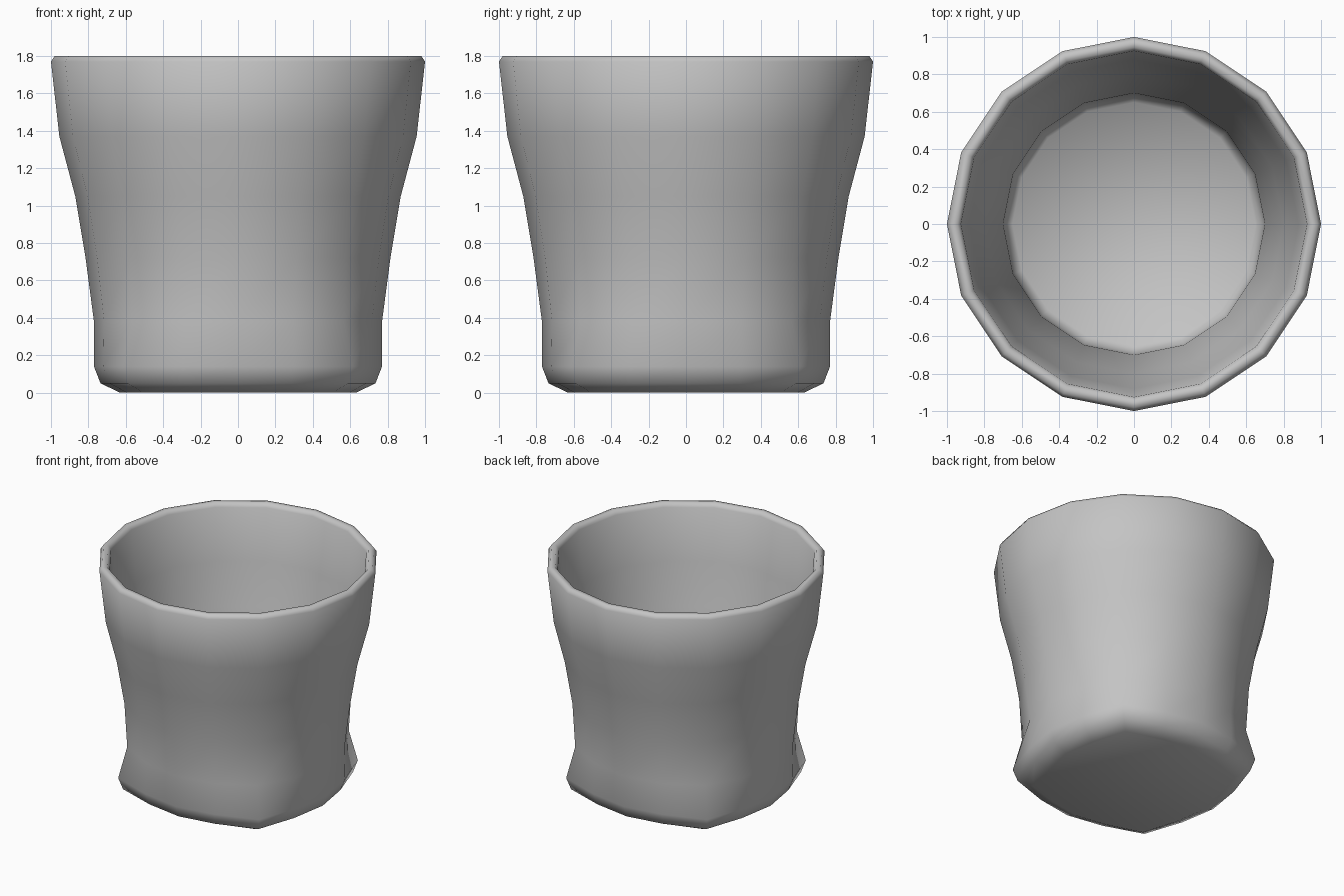
import bpy, bmesh, math

if "Cube" in bpy.data.objects:
    bpy.data.objects.remove(bpy.data.objects["Cube"])

SIDES = 16

# Wall profile: (height, radius on side middle, radius beside corner, radius on corner)
OUTER = [
    (0.00, 0.63, 0.64, 0.72),
    (0.05, 0.735, 0.745, 0.83),
    (0.14, 0.77, 0.78, 0.865),
    (0.38, 0.77, 0.775, 0.80),
    (0.72, 0.815, 0.815, 0.82),
    (1.05, 0.87, 0.87, 0.875),
    (1.37, 0.955, 0.955, 0.955),
    (1.77, 1.0, 1.0, 1.0),
    (1.80, 0.98, 0.98, 0.98),
]
# Round inside, from rim down to floor: (height, radius)
INNER = [(1.80, 0.945), (1.77, 0.925), (1.37, 0.88), (1.05, 0.80),
         (0.72, 0.745), (0.38, 0.70), (0.19, 0.69), (0.14, 0.65)]

rings = OUTER + [(z, r, r, r) for z, r in INNER]

mat = bpy.data.materials.new("light_grey")
mat.diffuse_color = (0.55, 0.55, 0.55, 1.0)
mat.use_nodes = True
mat.node_tree.nodes["Principled BSDF"].inputs["Base Color"].default_value = mat.diffuse_color

# Cup: square-cornered foot blending to a round rim, with hollow inside
bm = bmesh.new()
loops = []
for z, mid, beside, corner in rings:
    radii = (mid, beside, corner, beside)
    loops.append([bm.verts.new((radii[i % 4] * math.cos(2 * math.pi * i / SIDES),
                                radii[i % 4] * math.sin(2 * math.pi * i / SIDES), z))
                  for i in range(SIDES)])
for a, b in zip(loops, loops[1:]):
    for i in range(SIDES):
        j = (i + 1) % SIDES
        bm.faces.new((a[i], a[j], b[j], b[i]))

# Underside and inner floor
bm.faces.new(list(reversed(loops[0])))
bm.faces.new(loops[-1])
for f in bm.faces:
    f.smooth = True
bmesh.ops.recalc_face_normals(bm, faces=bm.faces[:])

mesh = bpy.data.meshes.new("cup")
bm.to_mesh(mesh)
bm.free()
mesh.materials.append(mat)
cup = bpy.data.objects.new("cup", mesh)
bpy.context.collection.objects.link(cup)
